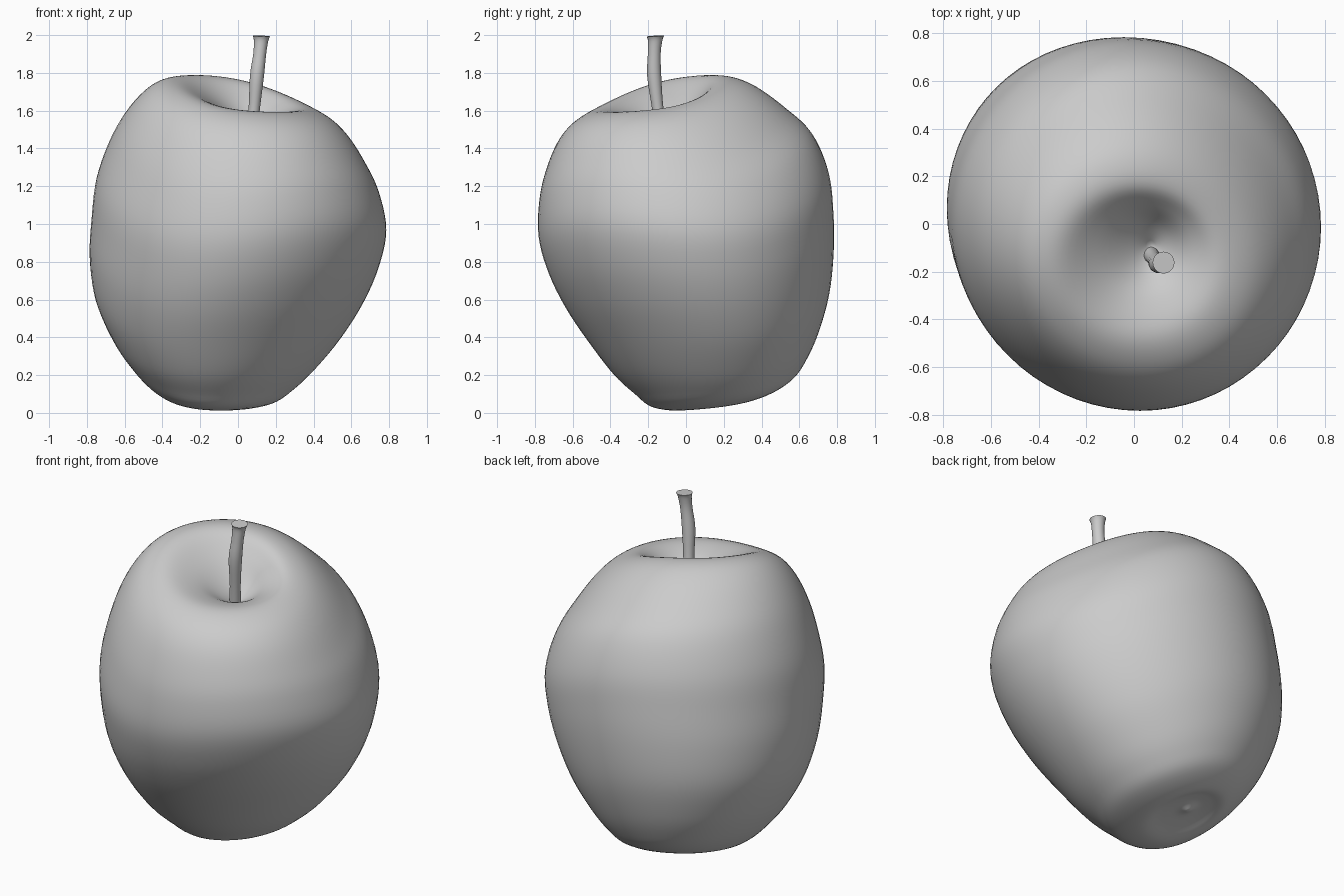
import bpy, bmesh, math
from mathutils import Vector

cube = bpy.data.objects.get("Cube")
if cube:
    bpy.data.objects.remove(cube)

grey = bpy.data.materials.new("plain_grey")
grey.use_nodes = True
COLOUR = (0.6, 0.6, 0.6, 1)
grey.diffuse_color = COLOUR
grey.node_tree.nodes["Principled BSDF"].inputs["Base Color"].default_value = COLOUR


def catmull(rows, steps):
    """Smooth path through rows of numbers."""
    pts = [Vector(r) for r in rows]
    out = []
    for i in range(len(pts) - 1):
        a, b, c, d = pts[max(i - 1, 0)], pts[i], pts[i + 1], pts[min(i + 2, len(pts) - 1)]
        for s in range(steps):
            t = s / steps
            out.append(0.5 * (2 * b + (c - a) * t + (2 * a - 5 * b + 4 * c - d) * t ** 2
                              + (3 * b - a - 3 * c + d) * t ** 3))
    return out + [pts[-1]]


def loft(name, rings, sides, angle, warp=0):
    """Skin tilted oval rings (cx, cy, z, rx, ry, slope x, slope y), closed at both ends.
    The warp lifts the front left of wide rings and lowers the corners beside it."""
    bm = bmesh.new()
    loops = []
    for cx, cy, z, rx, ry, sx, sy in rings:
        loop = []
        for k in range(sides):
            th = math.tau * k / sides
            dx, dy = rx * math.cos(th), ry * math.sin(th)
            away = 0.5 - 0.5 * math.cos(th + math.pi / 4)
            lift = -warp * rx * ry * math.sin(2 * th) * (1 - away ** 2)
            loop.append(bm.verts.new((cx + dx, cy + dy, z + sx * dx + sy * dy + lift)))
        loops.append(loop)
    for lo, hi in zip(loops, loops[1:]):
        for k in range(sides):
            n = (k + 1) % sides
            bm.faces.new((lo[k], lo[n], hi[n], hi[k]))
    bm.faces.new(loops[0][::-1])
    bm.faces.new(loops[-1])
    mesh = bpy.data.meshes.new(name)
    bm.to_mesh(mesh)
    bm.free()
    mesh.materials.append(grey)
    obj = bpy.data.objects.new(name, mesh)
    bpy.context.collection.objects.link(obj)
    bpy.ops.object.select_all(action="DESELECT")
    obj.select_set(True)
    bpy.context.view_layer.objects.active = obj
    bpy.ops.object.shade_smooth_by_angle(angle=math.radians(angle))


# Fruit: left, right, front, back extents and height of each ring, bottom hollow to top hollow
body = [
    (-.20, -.18, .23, .25, .085), (-.25, -.13, .17, .30, .10), (-.32, -.05, .08, .37, .09),
    (-.40, .04, -.04, .46, .072), (-.49, .19, -.18, .575, .115), (-.58, .295, -.27, .645, .20),
    (-.67, .405, -.38, .705, .32), (-.755, .54, -.505, .76, .50), (-.785, .66, -.63, .782, .70),
    (-.775, .745, -.725, .78, .90), (-.75, .785, -.78, .755, 1.10), (-.68, .745, -.775, .67, 1.30),
    (-.60, .67, -.735, .53, 1.45), (-.505, .58, -.67, .39, 1.575), (-.41, .48, -.58, .27, 1.65),
    (-.30, .36, -.46, .16, 1.675), (-.16, .25, -.31, .08, 1.625), (-.02, .15, -.19, .0, 1.54),
    (.06, .08, -.10, -.08, 1.485),
]
tilted = []
for left, right, front, back, z in body:
    lean = max(0, z - 1.1) / .57
    tilted.append(((left + right) / 2, (front + back) / 2, z, (right - left) / 2,
                   (back - front) / 2, -.17 - .03 * lean, .22 + .02 * lean))
loft("fruit_body", catmull(tilted, 5), 72, 80, warp=.17)

# Stem: slightly bent, flared at the cut tip
stem = [(.065, -.12, 1.42, .036), (.085, -.148, 1.6, .030), (.10, -.168, 1.78, .037),
        (.115, -.168, 1.9, .034), (.122, -.163, 1.97, .038), (.124, -.162, 1.995, .046)]
loft("stem", [(x, y, z, r, r, -.05, .06) for x, y, z, r in catmull(stem, 4)], 20, 50)
